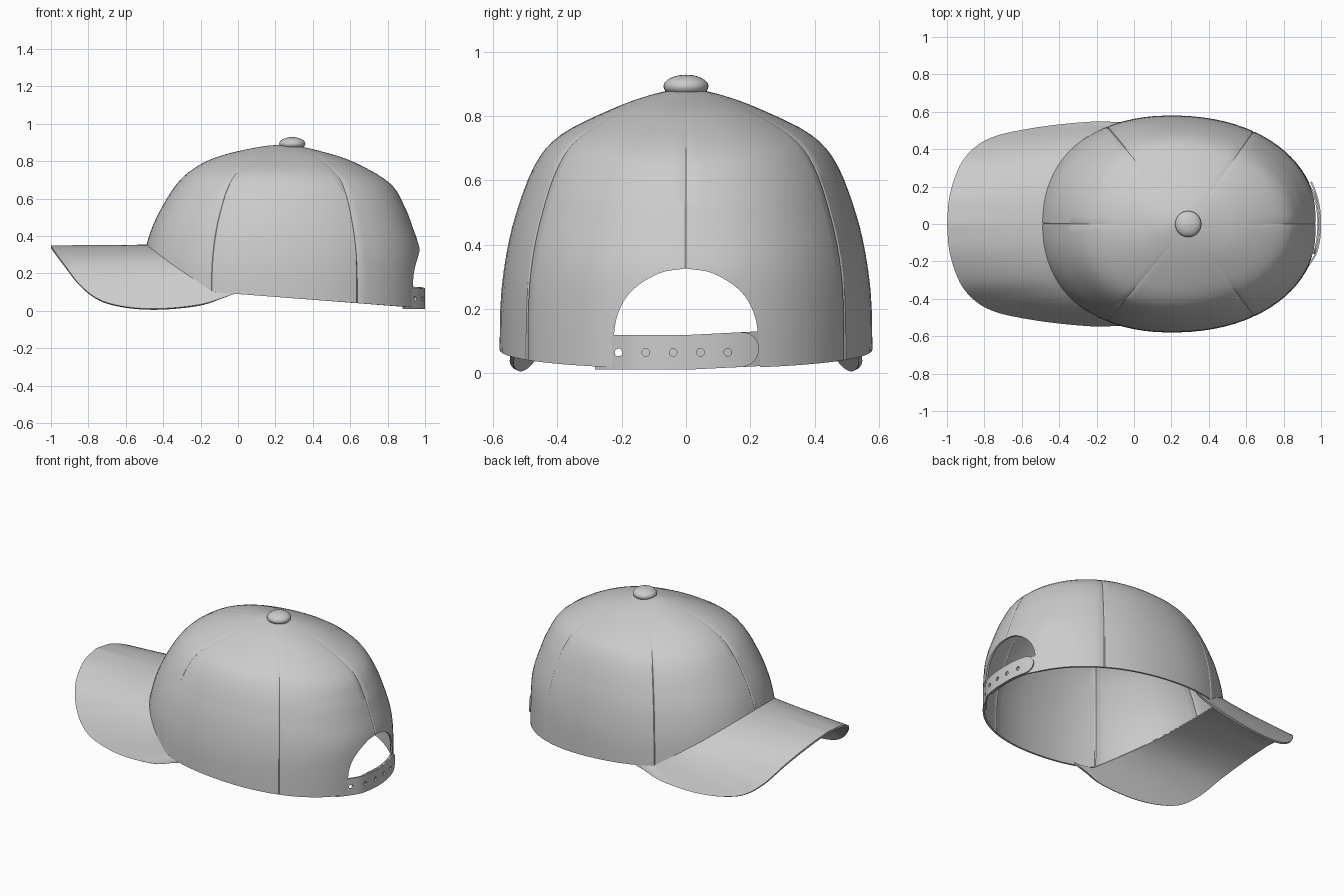
import bpy, math

if "Cube" in bpy.data.objects:
    bpy.data.objects.remove(bpy.data.objects["Cube"])

AX, CX, W, N = 0.29, 0.20, 0.58, 2.15      # button axis, outline centre, half width, roundness
# Crown meridians, apex to rim: (share of outline radius, height)
FRONT = [(0, .888), (.2, .88), (.487, .83), (.667, .765), (.80, .67), (.93, .5), (1, .35), (1.03, .2), (1.04, -.05)]
SIDE = [(0, .888), (.19, .866), (.407, .82), (.672, .742), (.81, .65), (.914, .494), (.969, .354), (.997, .2), (1, -.05)]
BACK = [(0, .888), (.2, .857), (.46, .8), (.748, .685), (.863, .56), (.925, .45), (.98, .33), (.995, .2), (1, -.05)]


def spline(pts, t):
    """Catmull-Rom through pts, t from 0 to 1."""
    n = len(pts) - 1
    i = min(int(t * n), n - 1)
    u = t * n - i
    ext = lambda a, b: [2 * p - q for p, q in zip(a, b)]
    p1, p2 = pts[i], pts[i + 1]
    p0 = pts[i - 1] if i else ext(p1, p2)
    p3 = pts[i + 2] if i + 2 <= n else ext(p2, p1)
    return [.5 * (2 * b + (c - a) * u + (2 * a - 5 * b + 4 * c - d) * u * u + (3 * b - a - 3 * c + d) * u ** 3)
            for a, b, c, d in zip(p0, p1, p2, p3)]


def outline(a):
    c, s = math.cos(a), math.sin(a)
    x = CX + math.copysign(abs(c) ** (2 / N), c) * (.69 if c < 0 else .785)
    return x, math.copysign(abs(s) ** (2 / N), s) * W


def rim_height(x):
    if x < -.13:
        return .10 + .25 * (-.13 - x) / .36
    return .10 - .085 * (x + .13) / 1.115


def column(a, rows=30, shrink=1.0):
    """One crown meridian, cut at the rim and evenly resampled."""
    x, y = outline(a)
    c2 = math.cos(a) ** 2
    end = FRONT if math.cos(a) < 0 else BACK
    prof = [[c2 * p + (1 - c2) * q for p, q in zip(e, s)] for e, s in zip(end, SIDE)]
    fine = [spline(prof, k / 160) for k in range(161)]
    zb = rim_height(x)
    k = next(i for i, p in enumerate(fine) if p[1] <= zb)
    u = (fine[k - 1][1] - zb) / (fine[k - 1][1] - fine[k][1])
    tmax = (k - 1 + u) / 160
    out = []
    for r in range(1, rows + 1):
        f, z = spline(prof, tmax * r / rows)
        f *= shrink
        out.append((AX + (x - AX) * f, y * f, z))
    return out


def make(name, verts, faces):
    me = bpy.data.meshes.new(name)
    me.from_pydata(verts, [], faces)
    ob = bpy.data.objects.new(name, me)
    bpy.context.collection.objects.link(ob)
    return ob


def activate(ob):
    bpy.ops.object.select_all(action='DESELECT')
    ob.select_set(True)
    bpy.context.view_layer.objects.active = ob


def apply(ob, kind, **kw):
    m = ob.modifiers.new(kind, kind)
    for k, v in kw.items():
        setattr(m, k, v)
    activate(ob)
    bpy.ops.object.modifier_apply(modifier=m.name)


def cut(ob, cutter):
    apply(ob, 'BOOLEAN', operation='DIFFERENCE', object=cutter, solver='EXACT')
    bpy.data.objects.remove(cutter)


def smooth(ob, deg=30):
    activate(ob)
    bpy.ops.object.shade_smooth_by_angle(angle=math.radians(deg))


def grid(name, lines):
    n = len(lines[0])
    faces = [(i * n + k, i * n + k + 1, (i + 1) * n + k + 1, (i + 1) * n + k)
             for i in range(len(lines) - 1) for k in range(n - 1)]
    return make(name, [p for l in lines for p in l], faces)


# Crown: six panels with a fine groove at each seam
seams = [0, 57.5, 118, 180, 242, 302.5, 360]
cols = []
for a, b in zip(seams, seams[1:]):
    cols.append(column(math.radians(a), shrink=.994))
    steps = [a + .5] + [a + (b - a) * k / 14 for k in range(1, 14)] + [b - .5]
    cols += [column(math.radians(d)) for d in steps]
n, m = len(cols), 30
verts = [p for c in cols for p in c] + [(AX, 0, .888)]
faces = []
for i in range(n):
    j = (i + 1) % n
    faces.append((n * m, i * m, j * m))
    faces += [(i * m + k, i * m + k + 1, j * m + k + 1, j * m + k) for k in range(m - 1)]
crown = make("crown", verts, faces)
apply(crown, 'SOLIDIFY', thickness=.012, offset=-1)

# Arched opening at the back
half = [(.233, -.1), (.23, .03), (.222, .14), (.208, .195), (.183, .24), (.14, .28), (.075, .314), (0, .326)]
arch = [spline(half, k / 35) for k in range(36)]
arch += [(-y, z) for y, z in arch[-2::-1]]
k = len(arch)
cutter = make("opening_cutter", [(x, y, z) for x in (.75, 1.2) for y, z in arch],
              [tuple(range(k))[::-1], tuple(range(k, 2 * k))] +
              [(i, (i + 1) % k, k + (i + 1) % k, k + i) for i in range(k)])
cutter.hide_render = True
cut(crown, cutter)
smooth(crown)

# Brim: outer edge (x, y, z) with the y where each ruling meets the crown
edge = [(-1, 0, .35, 0), (-.985, .155, .325, .15), (-.93, .315, .25, .29), (-.845, .415, .14, .38),
        (-.74, .47, .06, .44), (-.6, .503, .022, .48), (-.42, .53, .012, .505), (-.21, .548, .033, .53),
        (-.08, .545, .07, .548), (-.01, .55, .094, .558)]
lines = []
for i in range(-54, 55):
    s = 1 if i >= 0 else -1
    x, y, z, yi = spline(edge, abs(i) / 54)
    ang = math.pi - math.asin((max(yi, 0) / W) ** (N / 2))
    xi, yj, zi = column(ang, 2, .988)[-1]
    lines.append([(x + (xi - x) * t / 10, s * (y + (yj - y) * t / 10), z + (zi + .004 - z) * t / 10)
                  for t in range(11)][::-1])
brim = grid("brim", lines)
if brim.data.polygons[540].normal.z < 0:
    brim.data.flip_normals()
apply(brim, 'SOLIDIFY', thickness=.013, offset=-1)
smooth(brim)


# Straps across the opening, each with one rounded end
def strap(name, start, end, offset, tuck, side):
    h = .054
    ys = [start + (end - h - start) * i / 24 for i in range(24)]
    ys += [end - h + h * math.sin(math.pi / 2 * i / 10) for i in range(11)]
    lines = []
    for y in ys:
        d = max(0, (y - end + h) / h)
        hh = max(.002, h * math.sqrt(max(0, 1 - d * d)))
        zc = .065 + .05 * max(0, side * y)
        x = CX + .785 * (1 - (abs(y) / W) ** N) ** (1 / N)
        x += tuck + (offset - tuck) * min(1, (y - start) / .12)
        lines.append([(x, side * y, zc + hh), (x, side * y, zc - hh)])
    ob = grid(name, lines)
    apply(ob, 'SOLIDIFY', thickness=.009, offset=0)
    return ob


outer = strap("outer_strap", -.28, .225, .011, -.02, 1)
inner = strap("inner_strap", -.28, .16, 0, -.02, -1)
for y in (-.21, -.125, -.04, .045, .13):
    bpy.ops.mesh.primitive_cylinder_add(vertices=20, radius=.012, depth=.2 if y < -.2 else .06,
                                        location=(.985 - .9 * y * y, y, .065), rotation=(0, math.pi / 2, 0))
    peg = bpy.context.object
    peg.hide_render = True
    cut(outer, peg)
smooth(outer)
smooth(inner)

# Button on top
bpy.ops.mesh.primitive_uv_sphere_add(segments=32, ring_count=16, radius=1, location=(AX, 0, .893))
button = bpy.context.object
button.name = "top_button"
button.scale = (.07, .07, .036)
smooth(button, 60)
